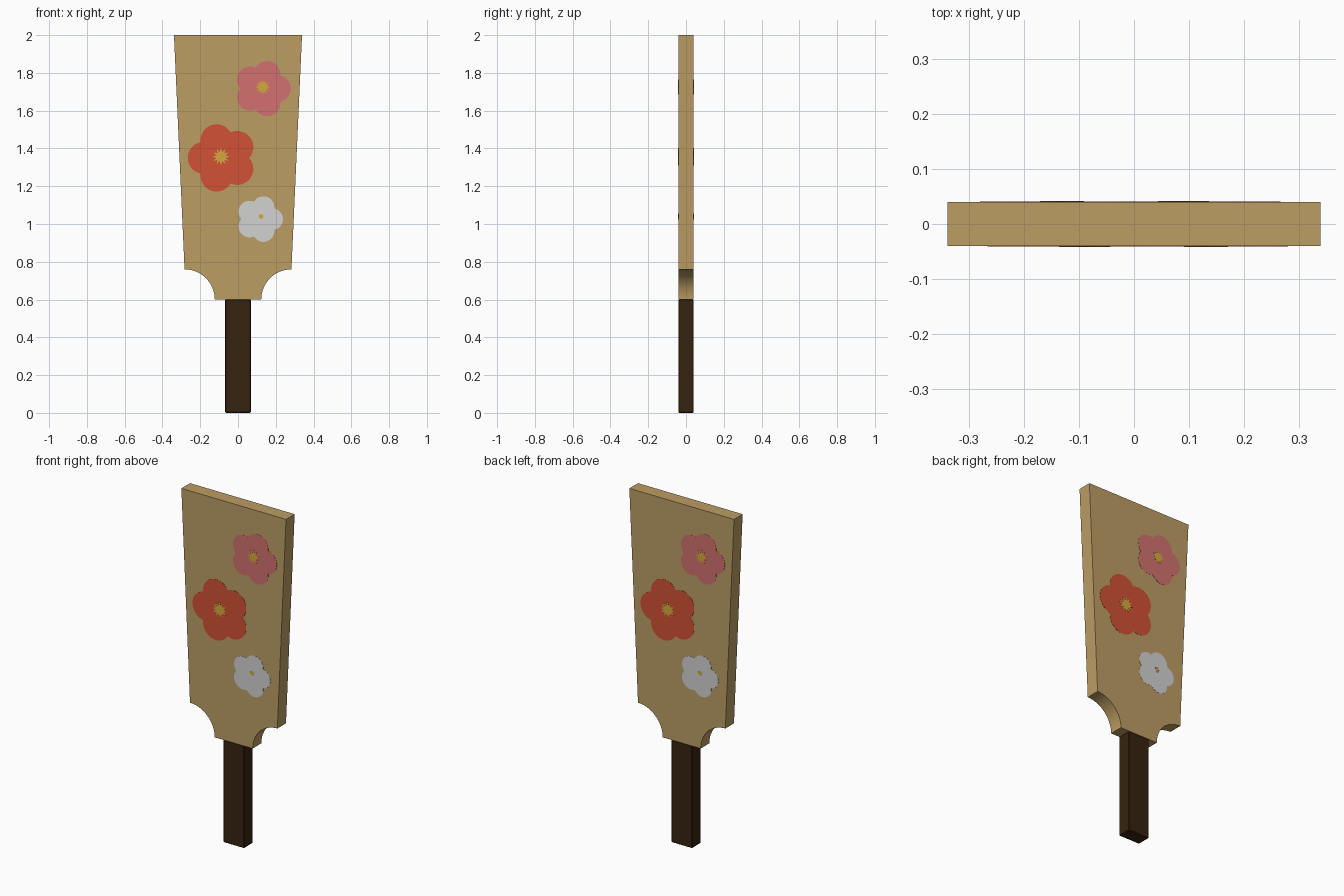
import bpy, bmesh, math

if "Cube" in bpy.data.objects:
    bpy.data.objects.remove(bpy.data.objects["Cube"])


def srgb(r, g, b):
    def lin(c):
        c /= 255
        return c / 12.92 if c <= 0.04045 else ((c + 0.055) / 1.055) ** 2.4
    return (lin(r), lin(g), lin(b), 1)


def material(name, *rgb):
    m = bpy.data.materials.new(name)
    m.diffuse_color = srgb(*rgb)
    m.use_nodes = True
    m.node_tree.nodes["Principled BSDF"].inputs["Base Color"].default_value = m.diffuse_color
    return m


WOOD = material("pale wood", 188, 157, 100)
GRIP = material("dark brown", 55, 35, 15)
RED = material("red", 210, 81, 54)
PINK = material("pink", 210, 113, 111)
WHITE = material("white", 210, 210, 210)
YELLOW = material("yellow", 212, 170, 60)


def prism(name, outline, y0, y1, mat, turn=0.0):
    """Extrude an (x, z) outline from y0 to y1, then turn it about z."""
    bm = bmesh.new()
    face = bm.faces.new([bm.verts.new((x, y0, z)) for x, z in outline])
    ext = bmesh.ops.extrude_face_region(bm, geom=[face])
    moved = [v for v in ext["geom"] if isinstance(v, bmesh.types.BMVert)]
    bmesh.ops.translate(bm, verts=moved, vec=(0, y1 - y0, 0))
    bmesh.ops.recalc_face_normals(bm, faces=bm.faces)
    mesh = bpy.data.meshes.new(name)
    bm.to_mesh(mesh)
    bm.free()
    mesh.materials.append(mat)
    ob = bpy.data.objects.new(name, mesh)
    bpy.context.collection.objects.link(ob)
    ob.rotation_euler.z = turn
    return ob


HALF = 0.04  # half thickness

# Blade: tapered board with quarter-circle shoulders
right = [(0.339, 2.0)]
for i in range(17):
    a = math.radians(90 + 90 * i / 16)
    right.append((0.283 + 0.16 * math.cos(a), 0.6 + 0.16 * math.sin(a)))
left = [(-x, z) for x, z in reversed(right)]
blade = prism("blade", right + left, -HALF, HALF, WOOD)
bpy.context.view_layer.objects.active = blade
blade.select_set(True)
bpy.ops.object.shade_smooth_by_angle(angle=math.radians(30))

# Handle: square bar with slightly softened edges
handle = prism("handle", [(-0.068, 0), (0.068, 0), (0.068, 0.601), (-0.068, 0.601)],
               -HALF, HALF, GRIP)
bevel = handle.modifiers.new("soft edges", 'BEVEL')
bevel.width = 0.004
bevel.segments = 1


def blossom(cx, cz, d, r, phase):
    """Outline of five overlapping round petals, centres at distance d."""
    pts = []
    for i in range(80):
        a = 2 * math.pi * i / 80
        phi = (a + math.pi / 5) % (2 * math.pi / 5) - math.pi / 5
        rad = d * math.cos(phi) + math.sqrt(r * r - (d * math.sin(phi)) ** 2)
        pts.append((cx + rad * math.cos(a + phase), cz + rad * math.sin(a + phase)))
    return pts


def star(cx, cz, outer, inner, n=12):
    pts = []
    for i in range(2 * n):
        rad = inner if i % 2 else outer
        a = math.pi * i / n
        pts.append((cx + rad * math.cos(a), cz + rad * math.sin(a)))
    return pts


# Painted blossoms, repeated on the back by a half turn
# name, colour, centre x z, petal offset, petal radius, phase, stamen centre x z, size
FLOWERS = [
    ("pink", PINK, 0.130, 1.717, 0.080, 0.070, 0, 0.131, 1.725, 0.040),
    ("red", RED, -0.083, 1.350, 0.098, 0.085, 36, -0.090, 1.357, 0.046),
    ("white", WHITE, 0.114, 1.026, 0.066, 0.058, 0, 0.122, 1.040, 0.016),
]
for side, turn in (("front", 0), ("back", math.pi)):
    for name, mat, cx, cz, d, r, ph, sx, sz, s in FLOWERS:
        prism(f"{name}_blossom_{side}", blossom(cx, cz, d, r, math.radians(ph)),
              -HALF + 0.001, -HALF - 0.001, mat, turn)
        prism(f"{name}_stamens_{side}", star(sx, sz, s, s * 0.55),
              -HALF + 0.001, -HALF - 0.002, YELLOW, turn)
